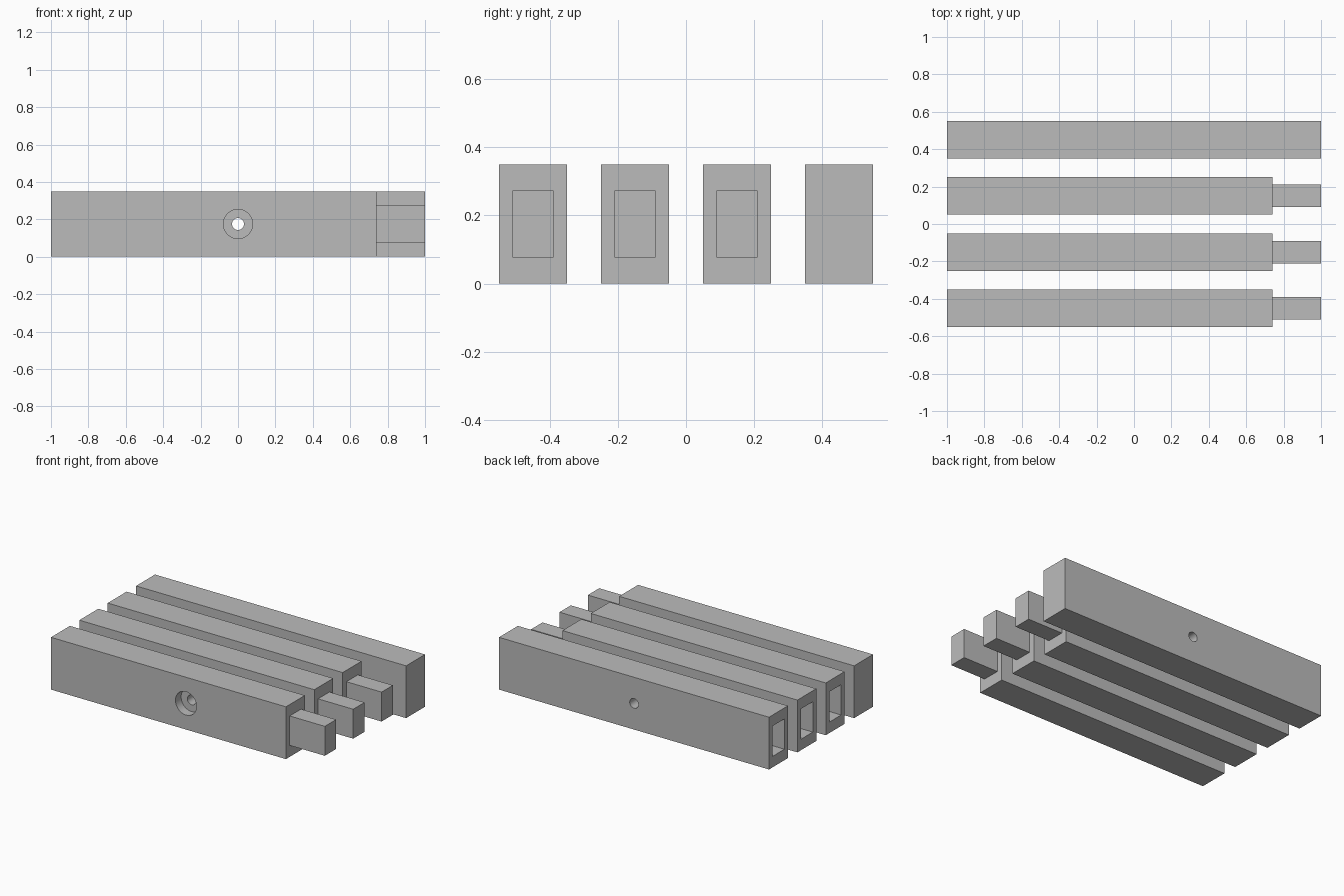
import bpy
from math import pi

cube = bpy.data.objects.get("Cube")
if cube:
    bpy.data.objects.remove(cube, do_unlink=True)

HEIGHT, WIDTH, SHOULDER = 0.35, 0.2, 0.74
MID = HEIGHT / 2

grey = bpy.data.materials.new("plain grey")
grey.use_nodes = True
colour = (0.5, 0.5, 0.5, 1)
grey.diffuse_color = colour
grey.node_tree.nodes["Principled BSDF"].inputs["Base Color"].default_value = colour


def box(name, x0, x1, y, width, height):
    """Box between two x positions, centred on the beam's axis."""
    bpy.ops.mesh.primitive_cube_add(size=1, location=((x0 + x1) / 2, y, MID))
    obj = bpy.context.object
    obj.name = name
    obj.scale = (x1 - x0, width, height)
    bpy.ops.object.transform_apply(location=False, rotation=False, scale=True)
    obj.data.materials.append(grey)
    return obj


def drill(name, radius, y0, y1):
    """Cylinder along y."""
    bpy.ops.mesh.primitive_cylinder_add(
        vertices=48, radius=radius, depth=y1 - y0,
        location=(0, (y0 + y1) / 2, MID), rotation=(pi / 2, 0, 0))
    obj = bpy.context.object
    obj.name = name
    obj.data.materials.append(grey)
    return obj


def combine(target, tool, operation):
    """Apply a boolean and discard the tool."""
    mod = target.modifiers.new(operation.title(), "BOOLEAN")
    mod.operation, mod.object, mod.solver = operation, tool, "EXACT"
    bpy.context.view_layer.objects.active = target
    bpy.ops.object.modifier_apply(modifier=mod.name)
    bpy.data.objects.remove(tool, do_unlink=True)


# Four beams in a row: the first has only a tenon, the last only a mortise
names = ["front_beam", "front_middle_beam", "back_middle_beam", "back_beam"]
for i, name in enumerate(names):
    y = -0.45 + 0.3 * i
    front, back = y - WIDTH / 2, y + WIDTH / 2
    has_tenon, has_mortise = i < 3, i > 0
    beam = box(name, -1, SHOULDER if has_tenon else 1, y, WIDTH, HEIGHT)

    # Tenon at the +x end
    if has_tenon:
        combine(beam, box("tenon", SHOULDER - 0.05, 1, y, 0.12, 0.197), "UNION")
    # Mortise in the -x end
    if has_mortise:
        combine(beam, box("mortise_cutter", -1.1, -0.73, y, 0.126, 0.203), "DIFFERENCE")
    # Bolt hole with a counterbore on the front face
    combine(beam, drill("bolt_cutter", 0.032, front - 0.02, back + 0.02), "DIFFERENCE")
    combine(beam, drill("counterbore_cutter", 0.078, front - 0.02, front + 0.06), "DIFFERENCE")

    bpy.ops.object.select_all(action="DESELECT")
    beam.select_set(True)
    bpy.context.view_layer.objects.active = beam
    bpy.ops.object.shade_smooth_by_angle()
